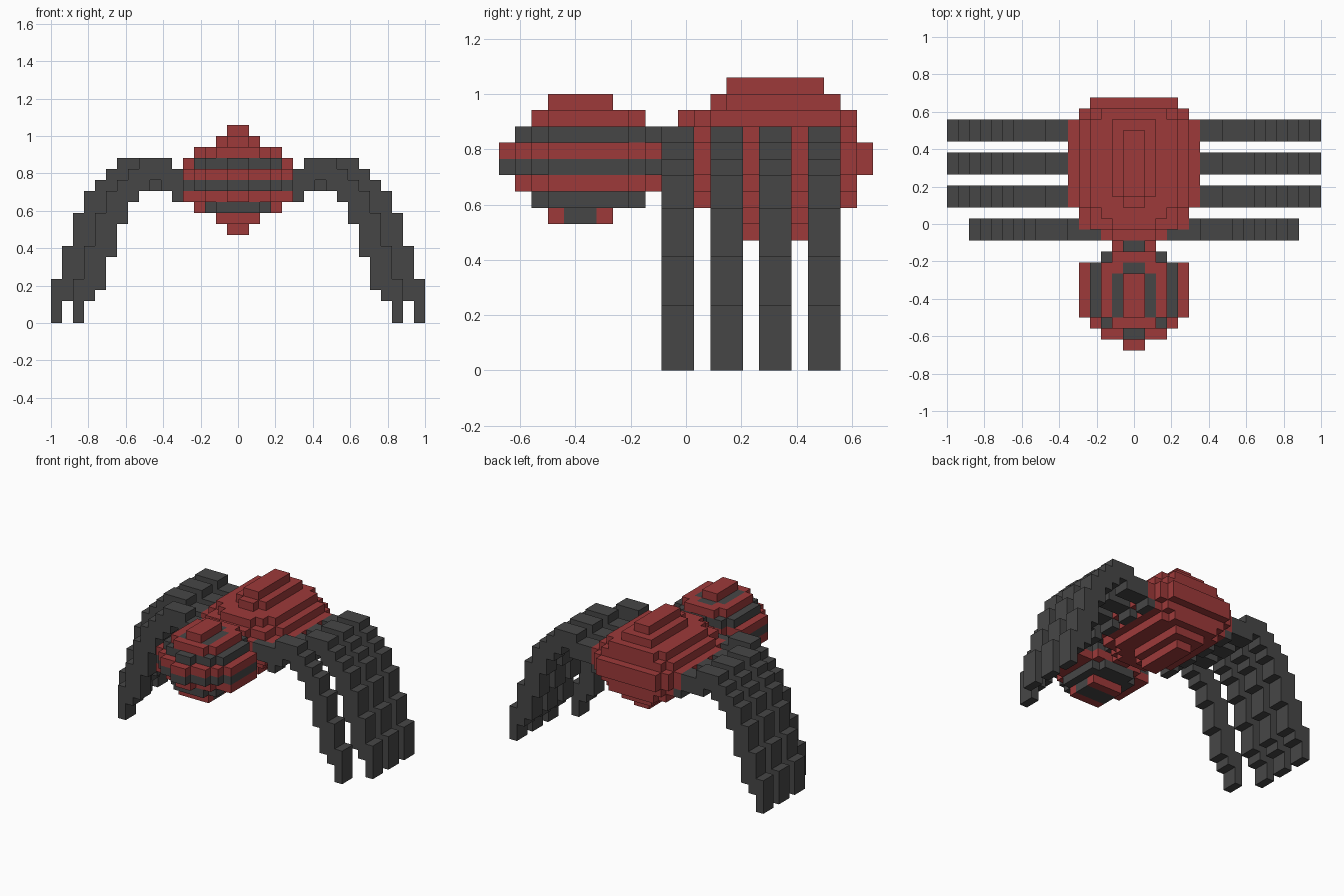
import bpy, bmesh
from mathutils import Vector

cube = bpy.data.objects.get("Cube")
if cube:
    bpy.data.objects.remove(cube, do_unlink=True)

U = 2 / 34          # size of one block
Y0 = -11.5 * U      # front end of the block grid


def material(name, rgb):
    m = bpy.data.materials.new(name)
    m.use_nodes = True
    col = (*rgb, 1)
    m.diffuse_color = col
    m.node_tree.nodes["Principled BSDF"].inputs["Base Color"].default_value = col
    return m


MATS = [material("brick red", (0.34, 0.042, 0.042)),
        material("charcoal", (0.062, 0.062, 0.062))]
RED, DARK = 0, 1


def block_part(name, cells):
    """Build the outer skin of a set of blocks {(i, j, k): colour}."""
    bm = bmesh.new()
    verts = {}

    def vert(p):
        if p not in verts:
            verts[p] = bm.verts.new((p[0] * U, Y0 + p[1] * U, p[2] * U))
        return verts[p]

    for c, colour in cells.items():
        for axis in range(3):
            for side in (0, 1):
                n = list(c)
                n[axis] += 2 * side - 1
                if tuple(n) in cells:
                    continue
                a, b = (axis + 1) % 3, (axis + 2) % 3
                corners = []
                for da, db in ((0, 0), (1, 0), (1, 1), (0, 1)):
                    p = list(c)
                    p[axis] += side
                    p[a] += da
                    p[b] += db
                    corners.append(vert(tuple(p)))
                if not side:
                    corners.reverse()
                bm.faces.new(corners).material_index = colour
    me = bpy.data.meshes.new(name)
    bm.to_mesh(me)
    bm.free()
    for m in MATS:
        me.materials.append(m)
    ob = bpy.data.objects.new(name, me)
    bpy.context.collection.objects.link(ob)
    return ob


def slabs(layers):
    """Symmetric slabs: (bottom, top, colour, [(half width, front, back), ...])."""
    cells = {}
    for k0, k1, colour, spans in layers:
        for half, j0, j1 in spans:
            for k in range(k0, k1):
                for j in range(j0, j1):
                    for i in range(-half, half):
                        cells[i, j, k] = colour
    return cells


# Rounded rear body, stepped above and below
block_part("abdomen", slabs([
    (17, 18, RED, [(1, 14, 20)]),
    (16, 17, RED, [(2, 14, 21), (1, 13, 21)]),
    (15, 16, RED, [(4, 13, 21), (3, 12, 22), (2, 11, 22)]),
    (14, 15, RED, [(5, 13, 21), (4, 11, 22), (2, 10, 22)]),
    (12, 14, RED, [(6, 13, 21), (5, 11, 22), (4, 11, 23), (3, 10, 23)]),
    (11, 12, RED, [(5, 13, 21), (4, 11, 22), (2, 10, 22)]),
    (10, 11, RED, [(4, 13, 21), (3, 12, 22), (2, 11, 22)]),
    (9, 10, RED, [(2, 14, 21), (1, 13, 21)]),
    (8, 9, RED, [(1, 14, 20)]),
]))

# Striped head with a short neck at the back
block_part("head", slabs([
    (16, 17, RED, [(1, 3, 7)]),
    (15, 16, RED, [(3, 3, 8), (2, 2, 9)]),
    (15, 16, DARK, [(2, 3, 7), (1, 3, 8)]),
    (14, 15, DARK, [(4, 3, 8), (3, 2, 9), (1, 1, 10)]),
    (13, 14, RED, [(5, 3, 8), (4, 2, 8), (3, 1, 9), (1, 0, 10), (2, 9, 10)]),
    (12, 13, DARK, [(5, 3, 8), (4, 2, 8), (3, 1, 9), (1, 0, 10), (2, 9, 10)]),
    (11, 12, RED, [(5, 3, 8), (3, 2, 9), (1, 1, 10)]),
    (10, 11, DARK, [(3, 3, 8), (2, 2, 9)]),
    (9, 10, RED, [(2, 3, 7)]),
    (9, 10, DARK, [(2, 4, 6)]),
]))

# Leg arch from foot to hip: (bottom, top) of each column, going inward
ARCH = [(0, 4), (2, 7), (3, 10), (6, 12), (9, 13), (11, 14),
        (12, 15), (13, 15), (12, 15)]
FRONT_HIP = [(11, 14), (12, 14), (12, 14)]
REAR_HIP = [(12, 14), (12, 14), (11, 12)]

# Four legs on each side, two blocks thick
for n, (j0, foot, hip) in enumerate([(10, 14, FRONT_HIP), (13, 16, REAR_HIP),
                                     (16, 16, REAR_HIP), (19, 16, REAR_HIP)], 1):
    for side in ("left", "right"):
        cells = {}
        for step, (k0, k1) in enumerate(ARCH + hip):
            col = foot - step
            i = col if side == "left" else -col - 1
            for j in (j0, j0 + 1):
                for k in range(k0, k1):
                    cells[i, j, k] = DARK
        block_part(f"{side}_leg_{n}", cells)
